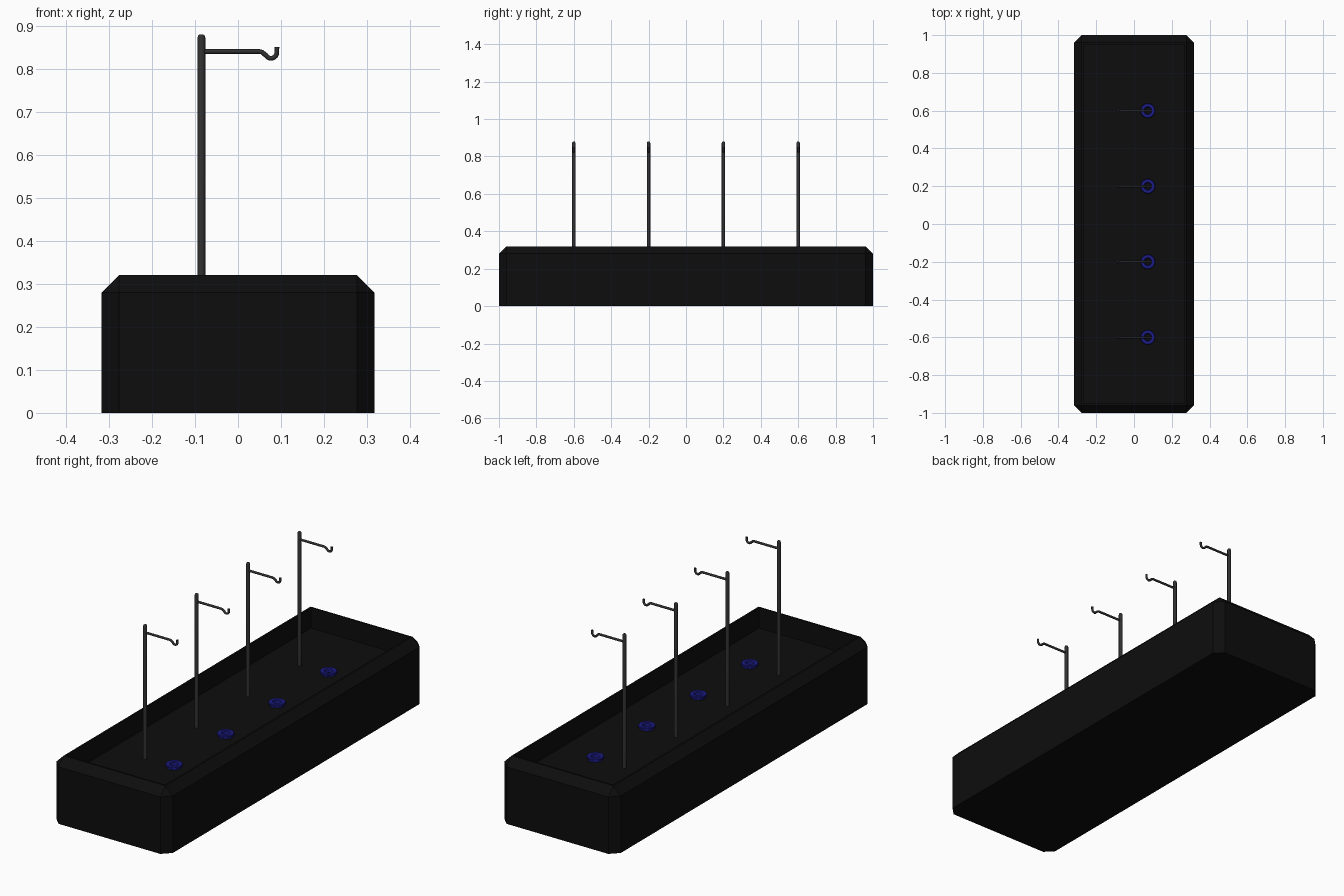
import bpy, bmesh, math
from mathutils import Vector

if "Cube" in bpy.data.objects:
    bpy.data.objects.remove(bpy.data.objects["Cube"])


def material(name, color):
    m = bpy.data.materials.new(name)
    m.diffuse_color = (*color, 1)
    m.use_nodes = True
    m.node_tree.nodes["Principled BSDF"].inputs["Base Color"].default_value = m.diffuse_color
    return m


BLACK = material("black", (0.004, 0.004, 0.004))
STEEL = material("dark_steel", (0.03, 0.03, 0.03))
BLUE = material("blue", (0.012, 0.012, 0.25))


def finish(bm, name, mat, smooth=False):
    bmesh.ops.recalc_face_normals(bm, faces=bm.faces)
    me = bpy.data.meshes.new(name)
    bm.to_mesh(me)
    bm.free()
    ob = bpy.data.objects.new(name, me)
    me.materials.append(mat)
    bpy.context.collection.objects.link(ob)
    if smooth:
        bpy.ops.object.select_all(action='DESELECT')
        ob.select_set(True)
        bpy.context.view_layer.objects.active = ob
        bpy.ops.object.shade_smooth_by_angle(angle=math.radians(40))
    return ob


def lathe(name, profile, loc, mat, closed=False, sides=24):
    """Spin an (r, z) profile round the vertical axis."""
    bm = bmesh.new()
    pts = profile + profile[:1] if closed else profile
    vs = [bm.verts.new((r, 0, z)) for r, z in pts]
    es = [bm.edges.new(p) for p in zip(vs, vs[1:])]
    bmesh.ops.spin(bm, geom=vs + es, cent=(0, 0, 0), axis=(0, 0, 1),
                   angle=math.tau, steps=sides)
    bmesh.ops.remove_doubles(bm, verts=bm.verts, dist=1e-5)
    bmesh.ops.translate(bm, verts=bm.verts, vec=loc)
    return finish(bm, name, mat, True)


def tube(name, path, y, radius, mat, sides=12):
    """Sweep a circle along an (x, z) path in the plane of constant y."""
    bm = bmesh.new()
    pts = [Vector((x, y, z)) for x, z in path]
    rings = []
    for i, p in enumerate(pts):
        t = (pts[min(i + 1, len(pts) - 1)] - pts[max(i - 1, 0)]).normalized()
        n = Vector((-t.z, 0, t.x))
        rings.append([bm.verts.new(p + radius * (n * math.cos(a) + Vector((0, 1, 0)) * math.sin(a)))
                      for a in (math.tau * k / sides for k in range(sides))])
    for a, b in zip(rings, rings[1:]):
        for k in range(sides):
            j = (k + 1) % sides
            bm.faces.new((a[k], a[j], b[j], b[k]))
    bm.faces.new(rings[0])
    bm.faces.new(rings[-1])
    return finish(bm, name, mat, True)


# Tray: chamfered box with a sunken top
FLOOR = 0.22
bm = bmesh.new()
bmesh.ops.create_cube(bm, size=1)
for v in bm.verts:
    v.co = (v.co.x * 0.634, v.co.y * 2, (v.co.z + 0.5) * 0.32)
edges = [e for e in bm.edges if max(v.co.z for v in e.verts) > 0.1]
bmesh.ops.bevel(bm, geom=edges, offset=0.04, segments=1, affect='EDGES', profile=0.5)
top = max(bm.faces, key=lambda f: f.calc_center_median().z)
bmesh.ops.inset_region(bm, faces=[top], thickness=0.012)
rim = bmesh.ops.extrude_discrete_faces(bm, faces=[top])["faces"][0]
rim_verts = list(rim.verts)
for v in rim_verts:
    v.co.z = FLOOR
# Join the sunken floor to the rim with walls
open_edges = [e for e in bm.edges if e.is_boundary]
if open_edges:
    bmesh.ops.bridge_loops(bm, edges=open_edges)
finish(bm, "tray", BLACK)

# Hook path: straight arm, dip, rounded cup, upturned tip
hook = [(-0.085, 0.84), (0.0, 0.84), (0.05, 0.84), (0.057, 0.838), (0.062, 0.833)]
hook += [(0.077 + 0.013 * math.cos(a), 0.838 - 0.013 * math.sin(a) - 0.001)
         for a in (math.radians(150 - 150 * k / 8) for k in range(9))]
hook += [(0.0905, 0.85)]

# Four stations along the tray
for i in range(4):
    y = -0.6 + 0.4 * i
    lathe(f"pole_{i + 1}", [(0, FLOOR - 0.01), (0.009, FLOOR - 0.01), (0.009, 0.872),
                            (0.0075, 0.877), (0.004, 0.88), (0, 0.88)],
          (-0.085, y, 0), STEEL, sides=16)
    tube(f"hook_arm_{i + 1}", hook, y, 0.0055, STEEL)
    lathe(f"ring_socket_{i + 1}", [(0.018, -0.002), (0.034, -0.002), (0.034, 0.006),
                                   (0.039, 0.009), (0.039, 0.015), (0.036, 0.018),
                                   (0.022, 0.018), (0.018, 0.014)],
          (0.073, y, FLOOR), BLUE, closed=True)
